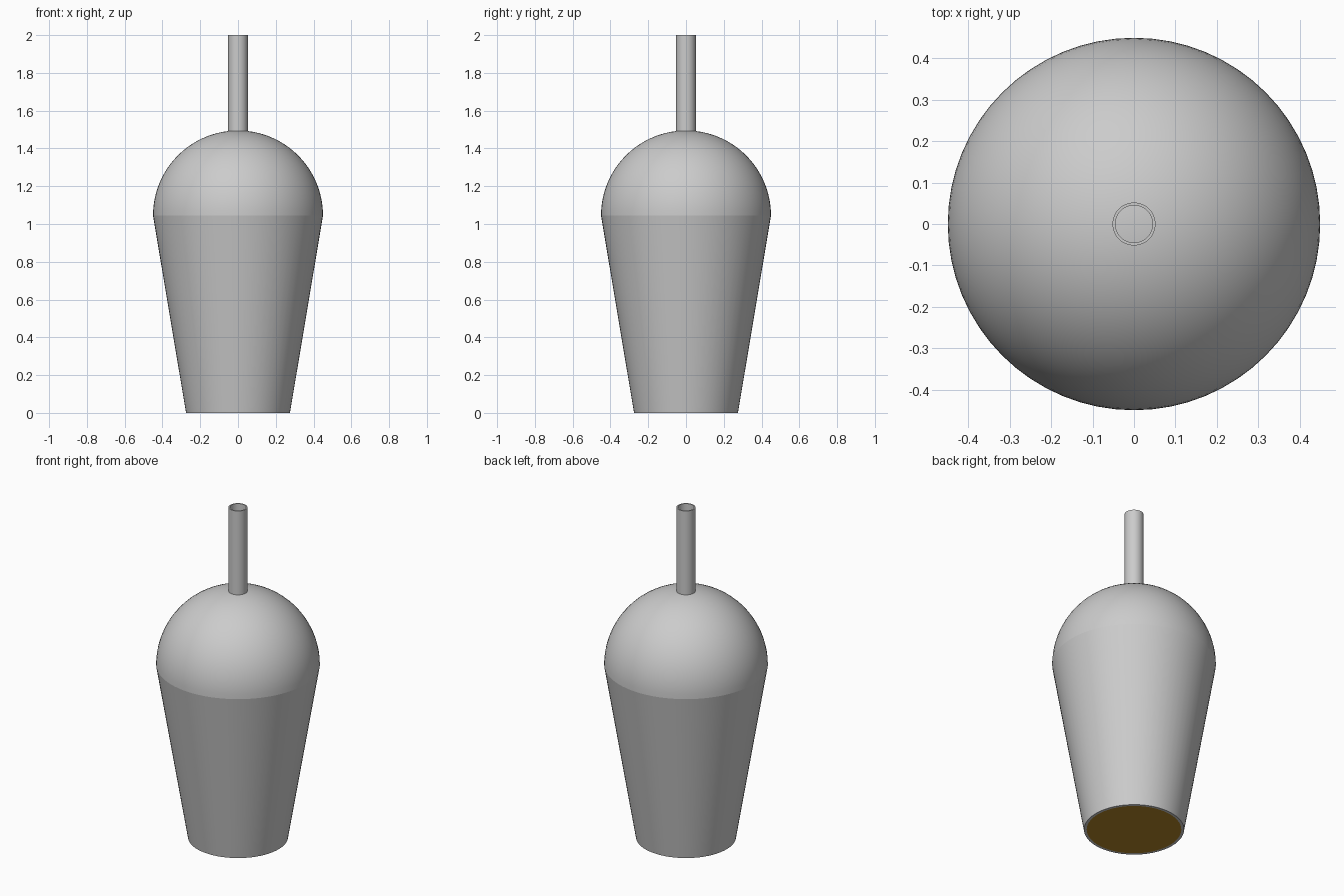
import bpy, bmesh, math

if "Cube" in bpy.data.objects:
    bpy.data.objects.remove(bpy.data.objects["Cube"])

SEGMENTS = 64


def lathe(name, profile, closed=False):
    """Spin a profile of (radius, z) points around the z axis."""
    bm = bmesh.new()
    verts = [bm.verts.new((r, 0, z)) for r, z in profile]
    edges = [bm.edges.new(pair) for pair in zip(verts, verts[1:])]
    if closed:
        edges.append(bm.edges.new((verts[-1], verts[0])))
    bmesh.ops.spin(bm, geom=verts + edges, cent=(0, 0, 0), axis=(0, 0, 1),
                   angle=math.tau, steps=SEGMENTS, use_merge=True)
    bmesh.ops.remove_doubles(bm, verts=bm.verts, dist=1e-5)
    bmesh.ops.recalc_face_normals(bm, faces=bm.faces)
    mesh = bpy.data.meshes.new(name)
    bm.to_mesh(mesh)
    bm.free()
    obj = bpy.data.objects.new(name, mesh)
    bpy.context.collection.objects.link(obj)
    bpy.ops.object.select_all(action='DESELECT')
    obj.select_set(True)
    bpy.context.view_layer.objects.active = obj
    bpy.ops.object.shade_smooth_by_angle(angle=math.radians(30))
    return obj


# Tapered cup wall with a thin rim
lathe("cup", [(0.275, 0), (0.45, 1.045), (0.435, 1.045), (0.26, 0)], closed=True)

# Drink filling the cup, flush with the base
drink = lathe("drink", [(0, 0), (0.26, 0), (0.418, 0.95), (0, 0.95)])
brown = bpy.data.materials.new("brown_drink")
brown.diffuse_color = (0.45, 0.24, 0.02, 1)
brown.use_nodes = True
brown.node_tree.nodes["Principled BSDF"].inputs["Base Color"].default_value = brown.diffuse_color
drink.data.materials.append(brown)

# Domed lid
R, RIM_Z, STEPS = 0.45, 1.045, 24
arc = [(R * math.cos(math.pi / 2 * i / STEPS),
        RIM_Z + R * math.sin(math.pi / 2 * i / STEPS)) for i in range(STEPS)]
lathe("dome_lid", arc + [(0, RIM_Z + R)])

# Hollow straw passing through the lid into the drink
lathe("straw", [(0.052, 0.1), (0.052, 2), (0.045, 2), (0.045, 0.1)], closed=True)
